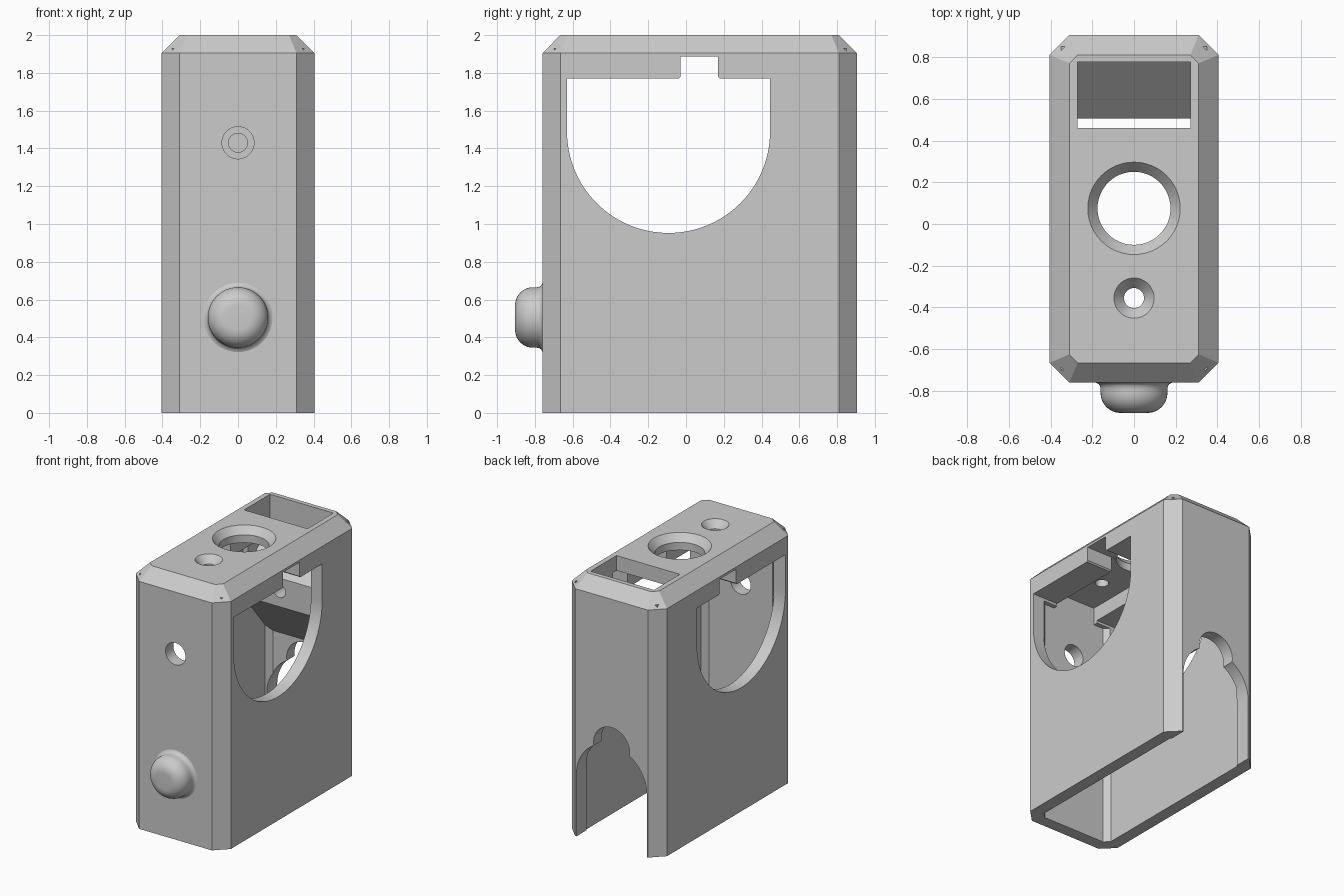
import bpy, bmesh
from math import sin, cos, pi, radians

cube = bpy.data.objects.get("Cube")
if cube:
    bpy.data.objects.remove(cube, do_unlink=True)

grey = bpy.data.materials.new("plain grey")
grey.use_nodes = True
GREY = (0.6, 0.6, 0.6, 1)
grey.diffuse_color = GREY
grey.node_tree.nodes["Principled BSDF"].inputs["Base Color"].default_value = GREY


def skin(name, rings):
    """Closed solid through a list of matching rings of points."""
    bm = bmesh.new()
    loops = [[bm.verts.new(p) for p in ring] for ring in rings]
    n = len(loops[0])
    for a, b in zip(loops, loops[1:]):
        for i in range(n):
            j = (i + 1) % n
            bm.faces.new((a[i], a[j], b[j], b[i]))
    bm.faces.new(loops[0])
    bm.faces.new(loops[-1])
    bmesh.ops.recalc_face_normals(bm, faces=bm.faces)
    mesh = bpy.data.meshes.new(name)
    bm.to_mesh(mesh)
    bm.free()
    mesh.materials.append(grey)
    obj = bpy.data.objects.new(name, mesh)
    bpy.context.collection.objects.link(obj)
    return obj


def prism_x(name, outline, x0, x1):
    return skin(name, [[(x, y, z) for y, z in outline] for x in (x0, x1)])


def prism_y(name, outline, y0, y1):
    return skin(name, [[(x, y, z) for x, z in outline] for y in (y0, y1)])


def arc(cx, cy, r, start, end, n):
    step = radians(end - start) / n
    return [(cx + r * cos(radians(start) + i * step),
             cy + r * sin(radians(start) + i * step)) for i in range(n + 1)]


def circle(cx, cy, r, n=48):
    return arc(cx, cy, r, 0, 360, n)[:-1]


def octagon(inset, chamfer, z):
    """Body plan with cut corners, moved in by inset."""
    x, front, back = 0.405 - inset, -0.76 + inset, 0.905 - inset
    c = chamfer
    return [(x, front + c, z), (x, back - c, z), (x - c, back, z), (c - x, back, z),
            (-x, back - c, z), (-x, front + c, z), (c - x, front, z), (x - c, front, z)]


def combine(body, tool, operation):
    mod = body.modifiers.new("combine", 'BOOLEAN')
    mod.operation = operation
    mod.solver = 'EXACT'
    mod.object = tool
    bpy.context.view_layer.objects.active = body
    bpy.ops.object.modifier_apply(modifier=mod.name)
    bpy.data.objects.remove(tool, do_unlink=True)


def smooth(obj, angle):
    bpy.ops.object.select_all(action='DESELECT')
    obj.select_set(True)
    bpy.context.view_layer.objects.active = obj
    bpy.ops.object.shade_smooth_by_angle(angle=radians(angle))


# Hollow body with chamfered corners and top edge
body = skin("housing", [octagon(0, 0.095, 0), octagon(0, 0.095, 1.905),
                        octagon(0.095, 0.04, 2)])
combine(body, skin("cavity", [octagon(0.095, 0.04, -0.1),
                              octagon(0.095, 0.04, 1.885)]), 'DIFFERENCE')

# Inner block behind the slot, with a sloped underside
block = [(0.505, 1.31), (0.505, 1.93), (0.85, 1.93), (0.85, 0.89)]
combine(body, prism_x("inner_block", block, -0.35, 0.35), 'UNION')

# Rails under the top plate
for side in (-1, 1):
    for y0, y1 in ((-0.7, -0.03), (0.17, 0.445)):
        rail = [(y0, 1.75), (y1, 1.75), (y1, 1.93), (y0, 1.93)]
        combine(body, prism_x("rail", rail, side * 0.185, side * 0.35), 'UNION')

# Side openings: round bottom, flat top, notch with small cut corners
window = arc(-0.0925, 1.49, 0.5375, 180, 360, 48)
window += [(0.445, 1.77), (0.18, 1.77), (0.17, 1.78), (0.17, 1.887),
           (-0.03, 1.887), (-0.03, 1.78), (-0.04, 1.77), (-0.63, 1.77)]
combine(body, prism_x("window_cut", window, -0.6, 0.6), 'DIFFERENCE')

# Slot in the top leading to a ramp
chute = [(0.46, 2.1), (0.775, 2.1), (0.775, 1.8), (0.46, 1.485)]
combine(body, prism_x("slot_cut", chute, -0.27, 0.27), 'DIFFERENCE')

# Doorway in the back with a round bump above it
door = [(0.3, -0.1)] + arc(0, 0.48, 0.3, 0, 180, 32) + [(-0.3, -0.1)]
combine(body, prism_y("door_cut", door, 0.72, 1.1), 'DIFFERENCE')
combine(body, prism_y("bump_cut", circle(0, 0.765, 0.153), 0.72, 1.1), 'DIFFERENCE')

# Screw hole in the front and its mate in the inner block
combine(body, prism_y("screw_cut", circle(0, 1.43, 0.085), -1, -0.5), 'DIFFERENCE')
combine(body, prism_y("mate_cut", circle(0, 1.43, 0.05), 0.4, 0.72), 'DIFFERENCE')

# Countersunk holes in the top
for y, wide, narrow in ((0.075, 0.22, 0.175), (-0.355, 0.095, 0.048)):
    levels = ((2.01, wide + 0.01), (1.945, narrow), (1.8, narrow))
    rings = [[(px, py, z) for px, py in circle(0, y, r)] for z, r in levels]
    combine(body, skin("top_hole_cut", rings), 'DIFFERENCE')
smooth(body, 20)

# Rounded button on the front, with a flared foot
profile = [(0.185, -0.75), (0.183, -0.76), (0.17, -0.766), (0.163, -0.775), (0.16, -0.79)]
profile += [(r, -d) for r, d in arc(0.065, 0.81, 0.095, 0, 90, 10)]
button = skin("button", [[(x, y, z) for x, z in circle(0, 0.505, r)] for r, y in profile])
smooth(button, 40)
